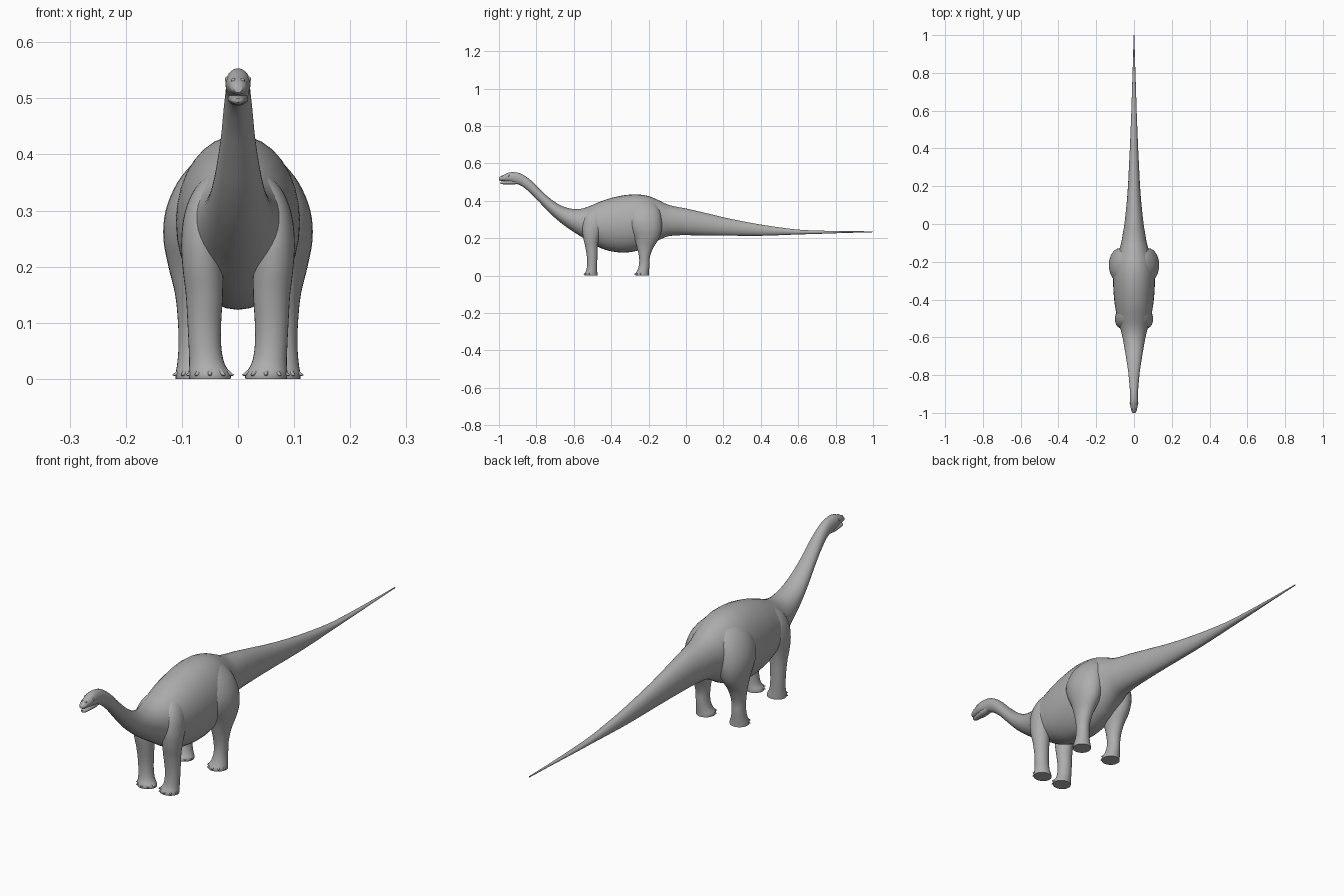
import bpy, bmesh, math
from mathutils import Vector, Matrix

if "Cube" in bpy.data.objects:
    bpy.data.objects.remove(bpy.data.objects["Cube"])

skin = bpy.data.materials.new("grey_skin")
skin.diffuse_color = (0.42, 0.42, 0.42, 1)
skin.use_nodes = True
skin.node_tree.nodes["Principled BSDF"].inputs["Base Color"].default_value = skin.diffuse_color


def spline(rows, steps):
    """Smoothly interpolate rows of numbers."""
    out = []
    for i in range(len(rows) - 1):
        a, b = rows[max(i - 1, 0)], rows[i]
        c, d = rows[i + 1], rows[min(i + 2, len(rows) - 1)]
        for s in range(steps):
            t = s / steps
            out.append([q + 0.5 * t * (r - p + t * (2*p - 5*q + 4*r - w + t * (3*(q - r) + w - p)))
                        for p, q, r, w in zip(a, b, c, d)])
    return out + [list(rows[-1])]


def finish(name, bm, mirror=False, angle=50):
    bmesh.ops.recalc_face_normals(bm, faces=bm.faces)
    me = bpy.data.meshes.new(name)
    bm.to_mesh(me)
    bm.free()
    me.materials.append(skin)
    ob = bpy.data.objects.new(name, me)
    bpy.context.collection.objects.link(ob)
    bpy.ops.object.select_all(action='DESELECT')
    ob.select_set(True)
    bpy.context.view_layer.objects.active = ob
    bpy.ops.object.shade_smooth_by_angle(angle=math.radians(angle))
    if mirror:
        ob.modifiers.new("mirror", 'MIRROR')
    return ob


def loft(name, rows, place, steps=4, sides=32, mirror=False):
    """Skin elliptical rings; place(row, cos, sin) gives each point."""
    bm = bmesh.new()
    rings = []
    for row in spline(rows, steps):
        angles = [2 * math.pi * k / sides for k in range(sides)]
        rings.append([bm.verts.new(place(row, math.cos(a), math.sin(a))) for a in angles])
    for r0, r1 in zip(rings, rings[1:]):
        for k in range(sides):
            j = (k + 1) % sides
            bm.faces.new((r0[k], r0[j], r1[j], r1[k]))
    bm.faces.new(rings[0])
    bm.faces.new(rings[-1])
    return finish(name, bm, mirror)


def along_y(r, c, s):   # rows: y, top z, bottom z, half width
    return (r[3] * c, r[0], (r[1] + r[2]) / 2 + (r[1] - r[2]) / 2 * s)


def along_z(r, c, s):   # rows: z, centre x, centre y, radius x, radius y
    return (r[1] + r[3] * c, r[2] + r[4] * s, r[0])


# Head, neck, torso and tail in one skin
body = [
    (-1.0, .522, .510, .007), (-.99, .531, .507, .014), (-.97, .541, .505, .018),
    (-.945, .551, .500, .022), (-.92, .553, .493, .022), (-.88, .544, .480, .022),
    (-.83, .510, .440, .026), (-.78, .460, .388, .031), (-.72, .407, .326, .040),
    (-.66, .371, .275, .050), (-.60, .356, .233, .061), (-.55, .360, .202, .073),
    (-.50, .378, .170, .089), (-.45, .399, .145, .098), (-.40, .415, .130, .105),
    (-.33, .430, .123, .110), (-.26, .434, .133, .110), (-.20, .425, .158, .100),
    (-.15, .405, .187, .082), (-.10, .381, .209, .068), (-.05, .368, .215, .059),
    (.0, .359, .216, .051), (.1, .336, .215, .040), (.2, .312, .214, .032),
    (.3, .291, .213, .027), (.4, .273, .213, .022), (.5, .258, .216, .018),
    (.6, .246, .220, .014), (.7, .241, .223, .011), (.85, .238, .228, .006),
    (1.0, .237, .232, .002)]
loft("body", body, along_y)

# Lower jaw, slightly open
loft("lower_jaw", [(-.993, .500, .493, .005), (-.985, .503, .489, .011), (-.96, .507, .488, .015),
                   (-.93, .511, .487, .018), (-.90, .512, .490, .016)], along_y, sides=20)

# Legs, blending up into shoulder and hip muscles
front_leg = [
    (0, .050, -.508, .037, .034), (.01, .051, -.508, .037, .034), (.03, .056, -.504, .031, .029),
    (.06, .059, -.502, .029, .027), (.10, .060, -.502, .030, .028), (.15, .060, -.505, .033, .033),
    (.20, .063, -.507, .036, .042), (.25, .065, -.502, .036, .052), (.30, .060, -.495, .034, .052),
    (.34, .048, -.485, .028, .042), (.37, .035, -.470, .012, .018)]
hind_leg = [
    (0, .075, -.234, .036, .036), (.01, .075, -.234, .036, .036), (.03, .078, -.228, .030, .031),
    (.06, .080, -.223, .026, .028), (.10, .080, -.222, .027, .029), (.15, .079, -.218, .033, .044),
    (.20, .077, -.210, .047, .067), (.25, .075, -.215, .058, .086), (.30, .069, -.222, .060, .092),
    (.35, .055, -.225, .053, .085), (.39, .034, -.230, .040, .065), (.42, .015, -.235, .015, .025)]
loft("front_legs", front_leg, along_z, sides=28, mirror=True)
loft("hind_legs", hind_leg, along_z, sides=28, mirror=True)


# Toe claws fanned round the front of each foot
def claws(name, x, y, rx, ry):
    bm = bmesh.new()
    for deg in (-165, -128, -90, -52, -15):
        a = math.radians(deg)
        d = Vector((math.cos(a), math.sin(a), -.35)).normalized()
        pos = Vector((x + rx * .95 * math.cos(a), y + ry * .95 * math.sin(a), .0095))
        m = Matrix.Translation(pos) @ d.to_track_quat('Z', 'Y').to_matrix().to_4x4()
        bmesh.ops.create_cone(bm, cap_ends=True, segments=10, radius1=.008, radius2=.001,
                              depth=.018, matrix=m)
    for v in bm.verts:
        v.co.z = max(v.co.z, 0)
    finish(name, bm, True)


claws("front_claws", .050, -.508, .037, .034)
claws("hind_claws", .075, -.234, .036, .036)


# Eyes and nostril bumps
def bump(name, pos, size):
    bm = bmesh.new()
    bmesh.ops.create_uvsphere(bm, u_segments=12, v_segments=8, radius=size,
                              matrix=Matrix.Translation(pos))
    finish(name, bm, True)


bump("eyes", (.0185, -.948, .534), .005)
bump("nostrils", (.008, -.982, .532), .004)
